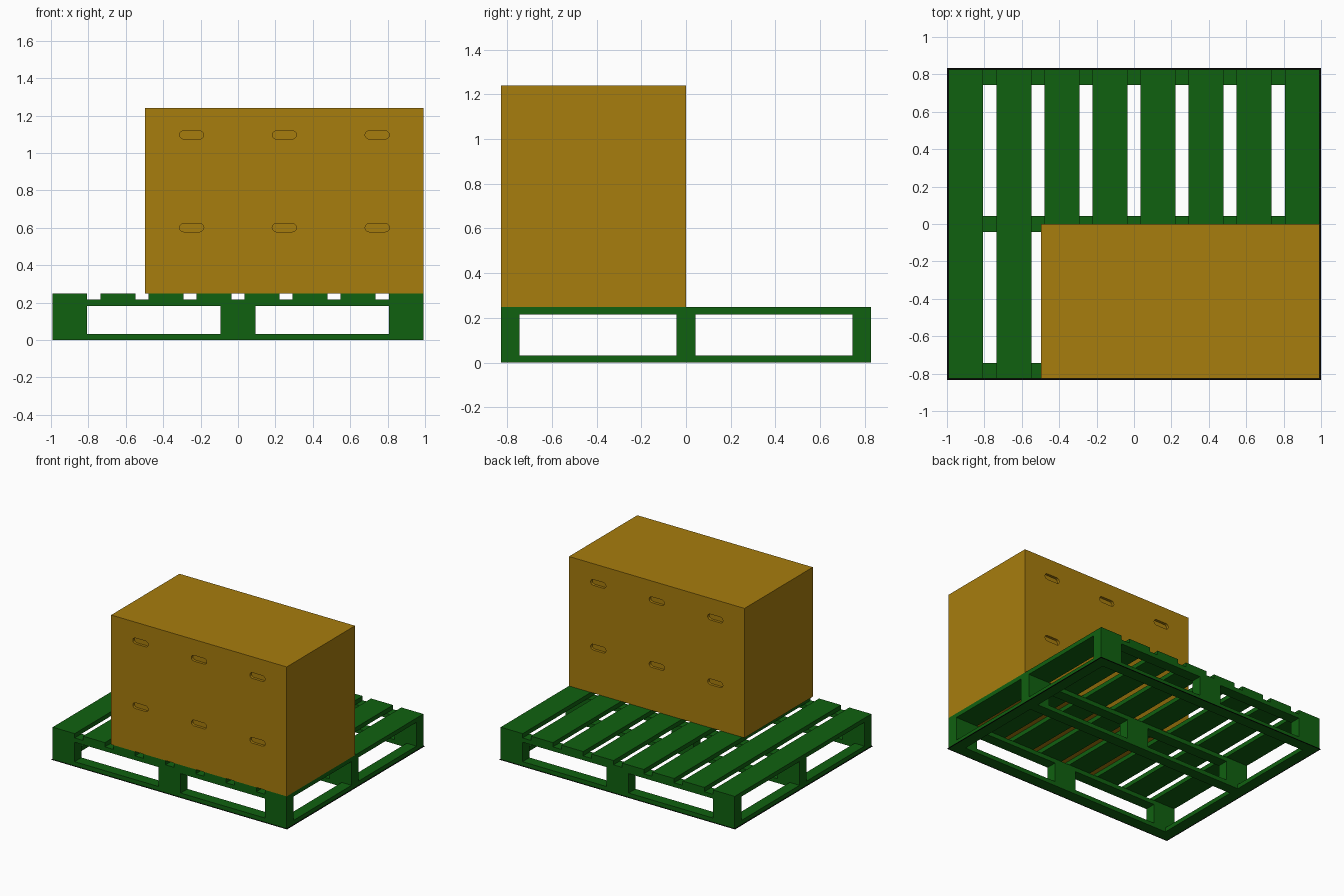
import bpy
import bmesh
from math import pi, cos, sin

cube = bpy.data.objects.get("Cube")
if cube:
    bpy.data.objects.remove(cube, do_unlink=True)


def material(name, rgb):
    m = bpy.data.materials.new(name)
    m.use_nodes = True
    m.diffuse_color = (*rgb, 1)
    m.node_tree.nodes["Principled BSDF"].inputs["Base Color"].default_value = (*rgb, 1)
    return m


GREEN = material("pallet_green", (0.005, 0.12, 0.005))
BROWN = material("carton_brown", (0.39, 0.205, 0.004))
BLACK = material("outline_black", (0.002, 0.002, 0.002))


def add_object(name, bm, mat):
    bmesh.ops.recalc_face_normals(bm, faces=bm.faces)
    mesh = bpy.data.meshes.new(name)
    bm.to_mesh(mesh)
    bm.free()
    if mat:
        mesh.materials.append(mat)
    ob = bpy.data.objects.new(name, mesh)
    bpy.context.scene.collection.objects.link(ob)
    return ob


def box(name, x, y, z, mat):
    """Block given by its (low, high) range on each axis."""
    bm = bmesh.new()
    bmesh.ops.create_cube(bm, size=1)
    for v in bm.verts:
        v.co = [r[0] if c < 0 else r[1] for c, r in zip(v.co, (x, y, z))]
    return add_object(name, bm, mat)


def span(centre, width):
    return (centre - width / 2, centre + width / 2)


HX, HY = 0.992, 0.827          # pallet half sizes
WIDE, NARROW = 0.186, 0.083    # board widths
BOARD, DECK = 0.033, 0.248     # board thickness, deck height
SLATS = 8
row_x = [i * (HX - WIDE / 2) for i in (-1, 0, 1)]
row_y = [i * (HY - NARROW / 2) for i in (-1, 0, 1)]

# Deck slats
pitch = (2 * HX - WIDE) / (SLATS - 1)
for i in range(SLATS):
    box(f"deck_slat_{i + 1}", span(-HX + WIDE / 2 + i * pitch, WIDE), (-HY, HY),
        (DECK - BOARD, DECK), GREEN)

# Cross boards, bottom runners and blocks
for j, y in enumerate(row_y):
    box(f"cross_board_{j + 1}", (-HX, HX), span(y, NARROW),
        (DECK - 2 * BOARD, DECK - BOARD), GREEN)
    box(f"bottom_runner_{j + 1}", (-HX, HX), span(y, NARROW), (0, BOARD), GREEN)
    for i, x in enumerate(row_x):
        box(f"block_{i + 1}_{j + 1}", span(x, WIDE), span(y, NARROW),
            (BOARD, DECK - 2 * BOARD), GREEN)

# Bottom side boards, fitted between the runners
for side in (-1, 1):
    for end in (-1, 1):
        box(f"bottom_side_{'left' if side > 0 else 'right'}_{'back' if end > 0 else 'front'}",
            span(side * (HX - NARROW / 2), NARROW),
            sorted((end * NARROW / 2, end * (HY - NARROW))), (0, BOARD), GREEN)

# Thin black outline around the foot of the pallet
RIM = 0.008
for s, name in ((-1, "low"), (1, "high")):
    box(f"outline_x_{name}", sorted((s * HX, s * (HX + RIM))),
        (-HY - RIM, HY + RIM), (0, 0.001), BLACK)
    box(f"outline_y_{name}", (-HX, HX),
        sorted((s * HY, s * (HY + RIM))), (0, 0.001), BLACK)

# Carton stack: three columns and two layers of equal cartons
CARTON = 0.496
stack = box("carton_stack", (HX - 3 * CARTON, HX), (-HY, 0),
            (DECK, DECK + 2 * CARTON), BROWN)

# Handle recesses on the front and back of every carton
R, HALF, DEPTH = 0.022, 0.043, 0.02
bm = bmesh.new()
for col in range(3):
    for layer in range(2):
        cx = HX - (col + 0.5) * CARTON
        cz = DECK + (layer + 0.71) * CARTON
        for y in (-HY, 0):
            ring = []
            for k in range(14):
                a = -pi / 2 + pi * (k % 7) / 6 + (pi if k > 6 else 0)
                shift = HALF if k < 7 else -HALF
                ring.append(bm.verts.new((cx + shift + R * cos(a), y - DEPTH, cz + R * sin(a))))
            face = bm.faces.new(ring)
            out = bmesh.ops.extrude_face_region(bm, geom=[face])
            for v in out["geom"]:
                if isinstance(v, bmesh.types.BMVert):
                    v.co.y += 2 * DEPTH
cutter = add_object("handle_cutter", bm, BROWN)
cutter.hide_render = True

mod = stack.modifiers.new("handles", 'BOOLEAN')
mod.operation = 'DIFFERENCE'
mod.solver = 'EXACT'
mod.object = cutter
bpy.context.view_layer.update()
cut = bpy.data.meshes.new_from_object(stack.evaluated_get(bpy.context.evaluated_depsgraph_get()))
stack.modifiers.clear()
stack.data = cut
bpy.data.objects.remove(cutter, do_unlink=True)
